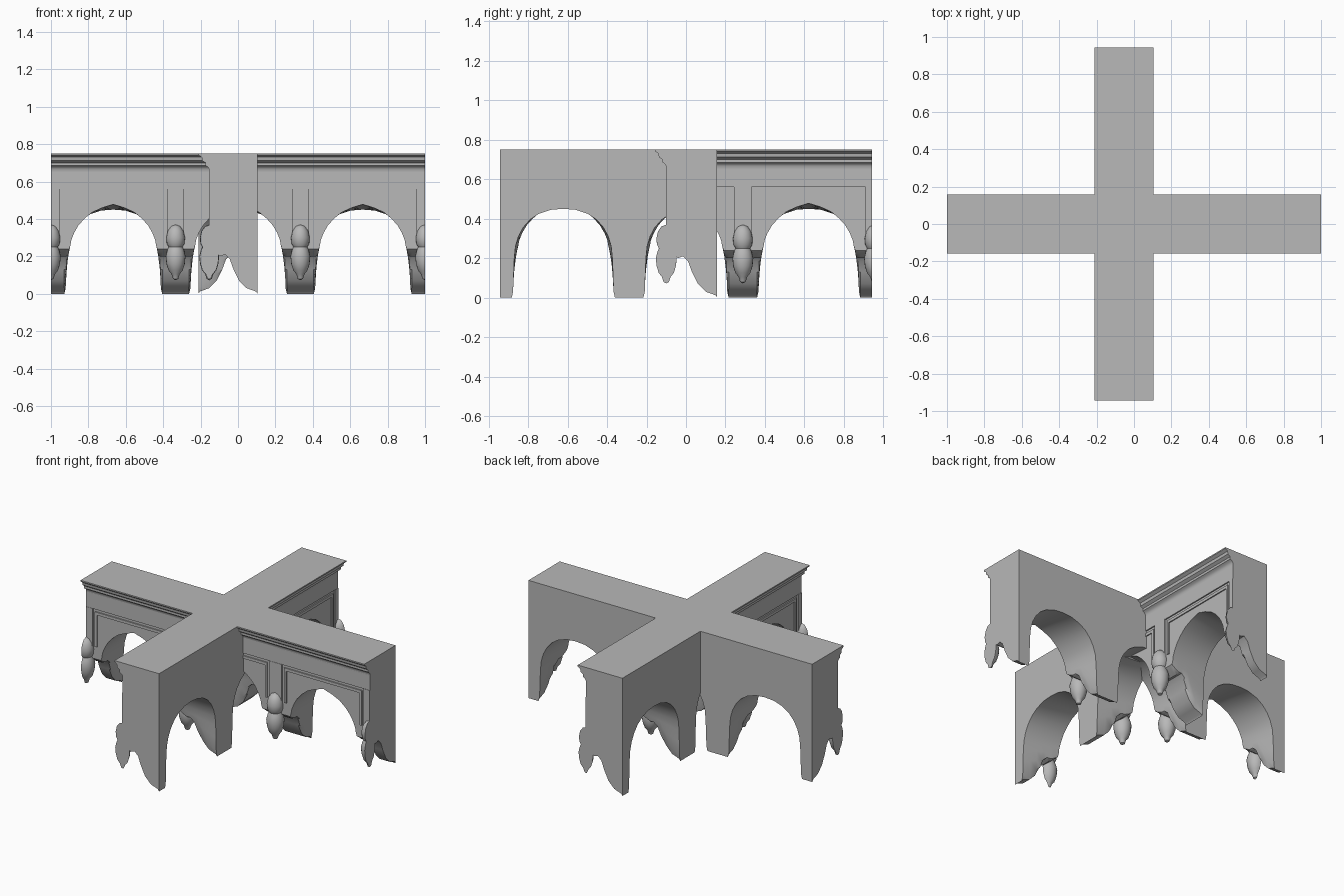
import bpy, bmesh, math
from mathutils import Matrix, Vector

cube = bpy.data.objects.get("Cube")
if cube:
    bpy.data.objects.remove(cube, do_unlink=True)

stone = bpy.data.materials.new("grey_stone")
stone.use_nodes = True
grey = (0.48, 0.48, 0.48, 1)
stone.diffuse_color = grey
stone.node_tree.nodes["Principled BSDF"].inputs["Base Color"].default_value = grey

BAY = 0.667      # pier spacing
TOP = 0.75
FLAT = 0.158     # depth of the plain side
PANEL = -0.092   # depth of the recessed panels on the carved side

# Half bay outline from pier centre to arch crown, on the plain and carved sides
PLAIN = [(0, 0), (.04, 0), (.072, 0), (.079, .03), (.082, .12), (.085, .2), (.091, .26), (.106, .31),
         (.13, .355), (.165, .395), (.21, .425), (.27, .445), (.3335, .45)]
CARVED = [(0, .24), (.04, .24), (.07, .225), (.085, .22), (.098, .235), (.105, .26), (.11, .29), (.124, .325),
          (.147, .365), (.18, .402), (.22, .435), (.275, .46), (.3335, .478)]
# Underside of the corbel: depth and lowest height
SOFFIT = [(FLAT, 0), (.15, .012), (.1, .03), (.06, .07), (.03, .13), (.01, .185),
          (-.015, .21), (-.04, .2), (-.07, .22), (PANEL, .24)]
CORNICE = [(-.07, .65), (-.1, .65), (-.1, .667), (-.108, .678), (-.12, .685), (-.12, .7),
           (-.137, .712), (-.14, .73), (-.157, .742), (-.157, TOP), (-.07, TOP)]
PENDANT = [(0, .072), (.014, .08), (.022, .105), (.038, .125), (.049, .16), (.053, .2), (.045, .232),
           (.037, .25), (.047, .268), (.05, .3), (.042, .335), (.025, .36), (0, .37)]


def add_box(bm, u0, u1, d0, d1, z0, z1):
    size = Vector((u1 - u0, d1 - d0, z1 - z0))
    mid = Vector((u0 + u1, d0 + d1, z0 + z1)) / 2
    bmesh.ops.create_cube(bm, size=1, matrix=Matrix.Translation(mid) @ Matrix.Diagonal(size).to_4x4())


def finish(bm, name, span, place):
    """Trim to the arm's length, cap the cuts and place the part."""
    for u, side in zip(span, (-1, 1)):
        cut = bmesh.ops.bisect_plane(bm, geom=bm.verts[:] + bm.edges[:] + bm.faces[:], dist=1e-5,
                                     plane_co=(u, 0, 0), plane_no=(side, 0, 0), clear_outer=True)
        edges = [e for e in cut["geom_cut"] if isinstance(e, bmesh.types.BMEdge) and e.is_boundary]
        if edges:
            bmesh.ops.holes_fill(bm, edges=edges, sides=0)
    bmesh.ops.recalc_face_normals(bm, faces=bm.faces[:])
    bm.transform(place)
    mesh = bpy.data.meshes.new(name)
    bm.to_mesh(mesh)
    bm.free()
    mesh.materials.append(stone)
    obj = bpy.data.objects.new(name, mesh)
    bpy.context.collection.objects.link(obj)
    bpy.ops.object.select_all(action="DESELECT")
    obj.select_set(True)
    bpy.context.view_layer.objects.active = obj
    bpy.ops.object.shade_smooth_by_angle(angle=math.radians(38))


def outline(depth, low, piers):
    """Underside of the arcade at one depth."""
    t = (FLAT - depth) / (FLAT - PANEL)
    half = []
    for (ua, za), (ub, zb) in zip(PLAIN, CARVED):
        z = za + (zb - za) * t
        half.append((ua + (ub - ua) * t, max(z, low) if za > 0 else low))
    points = []
    for p in piers:
        points += [(p - u, z) for u, z in reversed(half)][1 if points else 0:]
        points += [(p + u, z) for u, z in half[1:]]
    return points


def wall_body(name, piers, span, place):
    bm = bmesh.new()
    rows = [[bm.verts.new((u, d, z)) for u, z in outline(d, low, piers)] for d, low in SOFFIT]
    back = [bm.verts.new((v.co.x, FLAT, TOP)) for v in rows[0]]
    front = [bm.verts.new((v.co.x, PANEL, TOP)) for v in rows[-1]]
    ring = [back] + rows + [front, back]
    for a, b in zip(ring, ring[1:]):
        for i in range(len(a) - 1):
            bm.faces.new((a[i], a[i + 1], b[i + 1], b[i]))
    finish(bm, name, span, place)


def cornice(name, span, place):
    bm = bmesh.new()
    ends = [[bm.verts.new((u, d, z)) for d, z in CORNICE] for u in (span[0] - .1, span[1] + .1)]
    n = len(CORNICE)
    for i in range(n):
        j = (i + 1) % n
        bm.faces.new((ends[0][i], ends[0][j], ends[1][j], ends[1][i]))
    finish(bm, name, span, place)


def pendants(name, piers, span, place):
    bm = bmesh.new()
    for p in piers:
        centre = Vector((p, -.1, 0))
        line = [bm.verts.new(centre + Vector((r, 0, z))) for r, z in PENDANT]
        edges = [bm.edges.new(pair) for pair in zip(line, line[1:])]
        bmesh.ops.spin(bm, geom=line + edges, cent=centre, axis=(0, 0, 1),
                       angle=math.tau, steps=20, use_duplicate=False)
    bmesh.ops.remove_doubles(bm, verts=bm.verts[:], dist=1e-4)
    finish(bm, name, span, place)


def relief(name, piers, span, place):
    # Frieze band, pilasters and the thin frame around each spandrel
    bm = bmesh.new()
    add_box(bm, span[0] - .1, span[1] + .1, -.1, -.08, .56, .66)
    for p in piers:
        add_box(bm, p - .045, p + .045, -.102, -.08, .28, .561)
        add_box(bm, p + .075, p + BAY - .075, -.099, -.08, .525, .543)
        for side in (-1, 1):
            add_box(bm, *sorted((p + side * .06, p + side * .075)), -.099, -.08, .32, .543)
    add_box(bm, piers[0] - BAY + .075, piers[0] - .075, -.099, -.08, .525, .543)
    finish(bm, name, span, place)


def arcade(name, piers, span, place):
    wall_body(name + "_wall", piers, span, place)
    cornice(name + "_cornice", span, place)
    relief(name + "_relief", piers, span, place)
    pendants(name + "_pendants", piers, span, place)


# Long arcade and the two shorter arms that cross it, carved on opposite sides
arcade("long_arcade", [BAY * k for k in (-1.5, -.5, .5, 1.5)], (-1, 1), Matrix.Identity(4))
for label, turn in (("front_arm", -1), ("back_arm", 1)):
    place = Matrix.Translation((-.054, 0, 0)) @ Matrix.Rotation(turn * math.pi / 2, 4, "Z")
    arcade(label, [.288, .288 + BAY], (0, .943), place)
